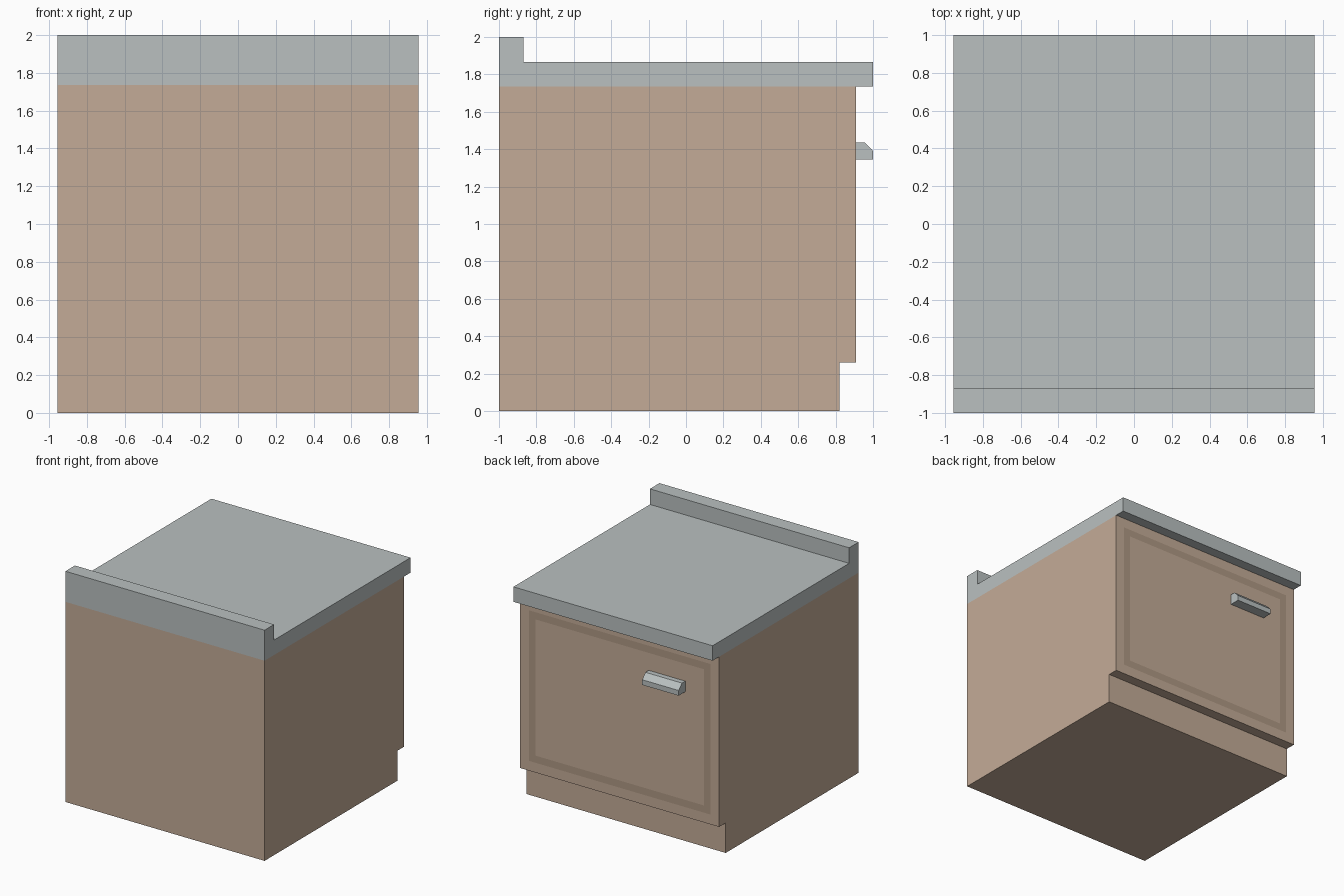
import bpy, bmesh

if "Cube" in bpy.data.objects:
    bpy.data.objects.remove(bpy.data.objects["Cube"])


def material(name, rgb):
    m = bpy.data.materials.new(name)
    m.diffuse_color = (*rgb, 1)
    m.use_nodes = True
    m.node_tree.nodes["Principled BSDF"].inputs["Base Color"].default_value = m.diffuse_color
    return m


wood = material("wood", (0.55, 0.41, 0.31))
dark_wood = material("dark_wood", (0.43, 0.32, 0.23))
stone = material("grey_metal", (0.49, 0.53, 0.53))


def extrude_profile(name, profile, x0, x1, mats, panel=None):
    """Extrude a (y, z) side profile along x; panel = inset widths on the door face."""
    bm = bmesh.new()
    side = bm.faces.new([bm.verts.new((x0, y, z)) for y, z in profile])
    new = bmesh.ops.extrude_face_region(bm, geom=[side], use_keep_orig=True)["geom"]
    verts = [g for g in new if isinstance(g, bmesh.types.BMVert)]
    bmesh.ops.translate(bm, verts=verts, vec=(x1 - x0, 0, 0))
    bmesh.ops.recalc_face_normals(bm, faces=bm.faces[:])
    if panel:
        door = max((f for f in bm.faces if f.normal.y > 0.9),
                   key=lambda f: f.calc_center_median().y)
        bmesh.ops.inset_region(bm, faces=[door], thickness=panel[0])
        band = bmesh.ops.inset_region(bm, faces=[door], thickness=panel[1])["faces"]
        for f in band:
            f.material_index = 1
        door.material_index = 0
    mesh = bpy.data.meshes.new(name)
    bm.to_mesh(mesh)
    bm.free()
    for m in mats:
        mesh.materials.append(m)
    obj = bpy.data.objects.new(name, mesh)
    bpy.context.collection.objects.link(obj)
    return obj


W = 0.955

# cabinet body with recessed kick base and a darker band on the door
extrude_profile("cabinet_body",
                [(-1, 0), (0.82, 0), (0.82, 0.26), (0.91, 0.26), (0.91, 1.735), (-1, 1.735)],
                -W, W, [wood, dark_wood], panel=(0.12, 0.088))

# countertop with raised back lip
extrude_profile("countertop",
                [(-1, 1.735), (1, 1.735), (1, 1.865), (-0.87, 1.865), (-0.87, 2), (-1, 2)],
                -W, W, [stone])

# chamfered door handle, off to one side
extrude_profile("door_handle",
                [(0.91, 1.345), (1, 1.345), (1, 1.39), (0.955, 1.437), (0.91, 1.437)],
                -0.63, -0.28, [stone])
